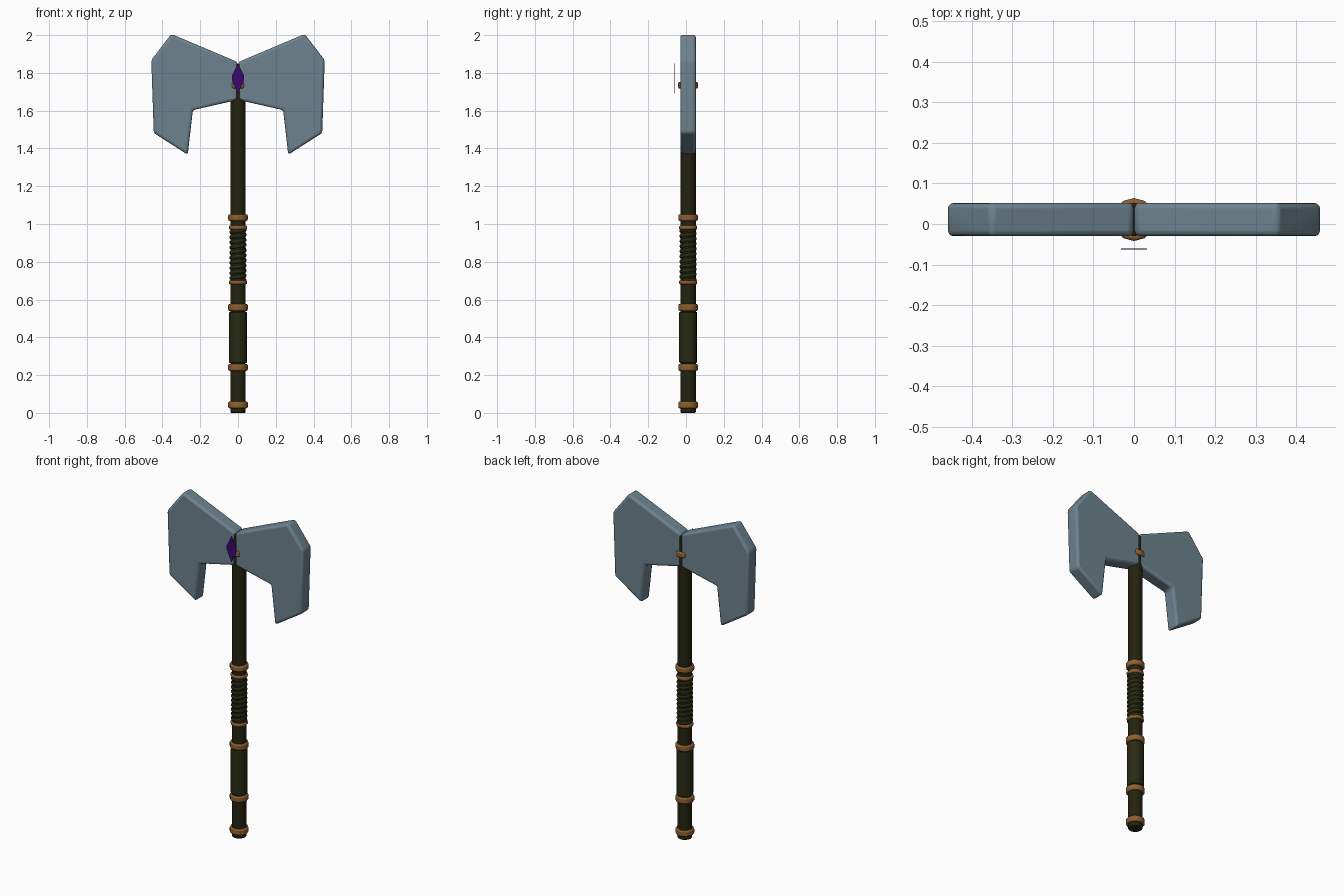
import bpy, bmesh, math

if "Cube" in bpy.data.objects:
    bpy.data.objects.remove(bpy.data.objects["Cube"])

CY = 0.011  # depth of the shaft axis


def material(name, rgb):
    m = bpy.data.materials.new(name)
    m.diffuse_color = (*rgb, 1)
    m.use_nodes = True
    m.node_tree.nodes["Principled BSDF"].inputs["Base Color"].default_value = m.diffuse_color
    return m


STEEL = material("blue grey steel", (0.155, 0.225, 0.275))
WOOD = material("dark wood", (0.018, 0.017, 0.005))
LEATHER = material("dark leather", (0.022, 0.022, 0.007))
BRONZE = material("bronze", (0.27, 0.115, 0.03))
PURPLE = material("purple gem", (0.045, 0.002, 0.16))


def finish(obj, mat, angle=40):
    obj.data.materials.append(mat)
    bpy.ops.object.select_all(action='DESELECT')
    obj.select_set(True)
    bpy.context.view_layer.objects.active = obj
    bpy.ops.object.shade_smooth_by_angle(angle=math.radians(angle))


def mesh_object(name, bm):
    bmesh.ops.recalc_face_normals(bm, faces=bm.faces)
    me = bpy.data.meshes.new(name)
    bm.to_mesh(me)
    bm.free()
    obj = bpy.data.objects.new(name, me)
    bpy.context.collection.objects.link(obj)
    return obj


def rod(name, z0, z1, r, mat, bevel, sides=16):
    """Upright cylinder with rounded rims."""
    bpy.ops.mesh.primitive_cylinder_add(vertices=sides, radius=r, depth=z1 - z0,
                                        location=(0, CY, (z0 + z1) / 2))
    obj = bpy.context.object
    obj.name = name
    b = obj.modifiers.new("bevel", 'BEVEL')
    b.width, b.segments = bevel, 2
    b.limit_method, b.angle_limit = 'ANGLE', math.radians(50)
    finish(obj, mat)


def plate(name, pts, y, depth, mat, bevel=0):
    """Flat outline in x and z, extruded backwards."""
    bm = bmesh.new()
    face = bm.faces.new([bm.verts.new((x, y, z)) for x, z in pts])
    if depth:
        ext = bmesh.ops.extrude_face_region(bm, geom=[face])
        for v in ext["geom"]:
            if isinstance(v, bmesh.types.BMVert):
                v.co.y += depth
    obj = mesh_object(name, bm)
    if bevel:
        b = obj.modifiers.new("bevel", 'BEVEL')
        b.width, b.segments = bevel, 3
        b.limit_method, b.angle_limit = 'ANGLE', math.radians(30)
    finish(obj, mat)


# shaft and thicker lower sleeve
rod("shaft", 0.0, 1.845, 0.041, WOOD, 0.006)
rod("lower_sleeve", 0.265, 0.535, 0.047, LEATHER, 0.004)

# bronze rings: centre height, radius, height
rings = [(0.042, 0.052, 0.036), (0.241, 0.052, 0.036), (0.558, 0.052, 0.036),
         (0.691, 0.048, 0.022), (0.981, 0.048, 0.022), (1.034, 0.052, 0.034),
         (1.734, 0.053, 0.034)]
for i, (z, r, h) in enumerate(rings):
    rod(f"ring_{i + 1}", z - h / 2, z + h / 2, r, BRONZE, 0.007, 12)

# spiral grip wrap
curve = bpy.data.curves.new("grip_wrap", 'CURVE')
curve.dimensions = '3D'
curve.bevel_depth, curve.bevel_resolution = 0.012, 2
turns, steps = 10, 20
spline = curve.splines.new('POLY')
spline.points.add(turns * steps)
for i, p in enumerate(spline.points):
    a = 2 * math.pi * i / steps
    p.co = (0.034 * math.cos(a), CY + 0.034 * math.sin(a),
            0.70 + 0.27 * i / (turns * steps), 1)
wrap = bpy.data.objects.new("grip_wrap", curve)
bpy.context.collection.objects.link(wrap)
bpy.ops.object.select_all(action='DESELECT')
wrap.select_set(True)
bpy.context.view_layer.objects.active = wrap
bpy.ops.object.convert(target='MESH')
finish(bpy.context.object, LEATHER, 60)

# mirrored blades
outline = [(0.001, 1.857), (0.353, 2.006), (0.459, 1.868), (0.446, 1.482),
           (0.266, 1.367), (0.239, 1.603), (0.001, 1.657)]
for side, name in ((1, "right_blade"), (-1, "left_blade")):
    plate(name, [(side * x, z) for x, z in outline], CY - 0.041, 0.082, STEEL, 0.014)

# floating gem plate in front
plate("gem", [(0, 1.85), (0.032, 1.785), (0.032, 1.76), (0, 1.69),
              (-0.032, 1.76), (-0.032, 1.785)], -0.063, 0.003, PURPLE)
